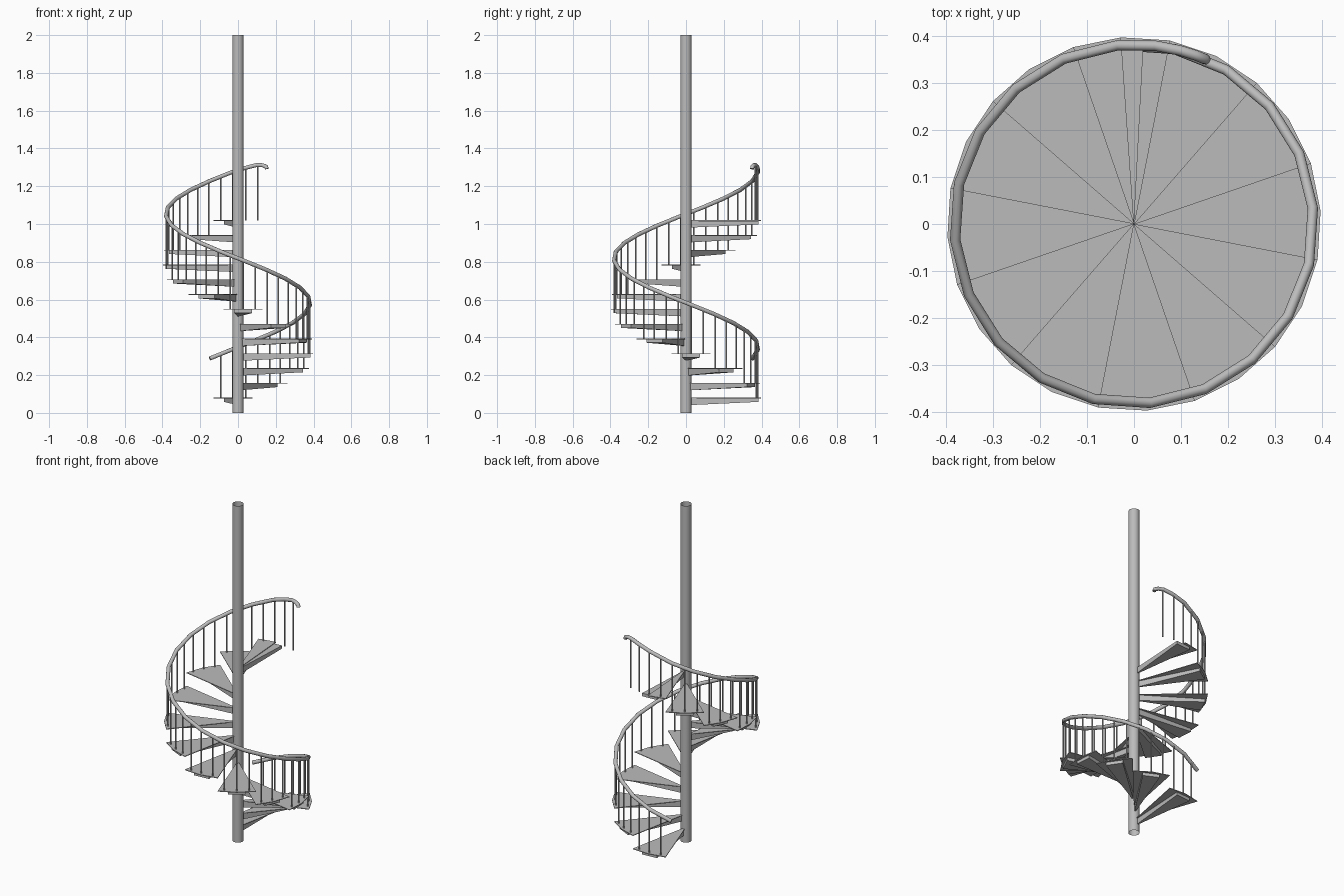
import bpy, bmesh
from math import radians, cos, sin
from mathutils import Vector

cube = bpy.data.objects.get("Cube")
if cube:
    bpy.data.objects.remove(cube, do_unlink=True)

STEPS = 13
RISE = 0.0783       # height of one step
TURN = 30           # degrees of one step, climbing clockwise
FIRST = 109         # leading edge of the first step
RAIL_R = 0.382

metal = bpy.data.materials.new("grey_metal")
metal.use_nodes = True
GREY = (0.5, 0.5, 0.5, 1)
metal.diffuse_color = GREY
metal.node_tree.nodes["Principled BSDF"].inputs["Base Color"].default_value = GREY


def polar(r, deg, z):
    return Vector((r * cos(radians(deg)), r * sin(radians(deg)), z))


def finish(name, bm, smooth=False):
    bmesh.ops.recalc_face_normals(bm, faces=bm.faces)
    mesh = bpy.data.meshes.new(name)
    bm.to_mesh(mesh)
    bm.free()
    mesh.materials.append(metal)
    obj = bpy.data.objects.new(name, mesh)
    bpy.context.collection.objects.link(obj)
    if smooth:
        bpy.ops.object.select_all(action='DESELECT')
        obj.select_set(True)
        bpy.context.view_layer.objects.active = obj
        bpy.ops.object.shade_smooth_by_angle(angle=radians(40))
    return obj


def wedge(name, angles, radius, top, inner_depth, outer_depth):
    """Pie slice from the axis, deeper at the axis than at the rim."""
    bm = bmesh.new()
    rings = []
    for inner_z, outer_z in ((top, top), (top - inner_depth, top - outer_depth)):
        ring = [bm.verts.new((0, 0, inner_z))]
        ring += [bm.verts.new(polar(radius, a, outer_z)) for a in angles]
        rings.append(ring)
        for a, b in zip(ring[1:], ring[2:]):
            bm.faces.new((ring[0], a, b))
    upper, lower = rings
    n = len(upper)
    for i in range(n):
        j = (i + 1) % n
        bm.faces.new((upper[i], upper[j], lower[j], lower[i]))
    return finish(name, bm)


def rail_height(deg):
    return 0.583 - deg * RISE / TURN


# Central pole, an open tube
bm = bmesh.new()
bmesh.ops.create_cone(bm, cap_ends=False, segments=24, radius1=0.03, radius2=0.03, depth=2)
bmesh.ops.translate(bm, verts=bm.verts, vec=(0, 0, 1))
finish("central_pole", bm, smooth=True)

# Treads with a tapered bracket beneath; the last tread is only half wide
for i in range(STEPS):
    lead = FIRST - TURN * i
    top = RISE * (i + 1) + 0.002
    edges = [lead, lead - TURN / 2]
    if i < STEPS - 1:
        edges.append(lead - TURN)
    wedge(f"tread_{i + 1}", edges, 0.398, top, 0.004, 0.004)
    wedge(f"bracket_{i + 1}", [lead - 8, lead - 22], 0.385, top - 0.004, 0.036, 0.018)

# Balusters, three to a step and one extra at the top
bm = bmesh.new()
for k in range(STEPS * 3 + 1):
    deg = FIRST - 5 - 10 * k
    low = RISE * (k // 3 + 1)
    if k == STEPS * 3:
        low = RISE * STEPS
    high = min(rail_height(deg), 1.31)
    rod = bmesh.ops.create_cone(bm, cap_ends=True, segments=8, radius1=0.004,
                                radius2=0.004, depth=high - low)
    bmesh.ops.translate(bm, verts=rod["verts"], vec=polar(RAIL_R, deg, (low + high) / 2))
finish("balusters", bm, smooth=True)

# Handrail swept along the helix, with a small drooping end
path = [polar(RAIL_R, 113 - 18 * i, rail_height(113 - 18 * i)) for i in range(22)]
path += [polar(RAIL_R, a, z) for a, z in
         ((-277, 1.299), (-285, 1.312), (-290, 1.311), (-293, 1.303), (-293.5, 1.292))]
bm = bmesh.new()
SIDES = 10
rings = []
for i, p in enumerate(path):
    tangent = (path[min(i + 1, len(path) - 1)] - path[max(i - 1, 0)]).normalized()
    out = Vector((p.x, p.y, 0)).normalized()
    out = (out - tangent * out.dot(tangent)).normalized()
    up = tangent.cross(out)
    rings.append([bm.verts.new(p + 0.011 * (out * cos(radians(360 * s / SIDES))
                                            + up * sin(radians(360 * s / SIDES))))
                  for s in range(SIDES)])
for a, b in zip(rings, rings[1:]):
    for s in range(SIDES):
        t = (s + 1) % SIDES
        bm.faces.new((a[s], a[t], b[t], b[s]))
bm.faces.new(rings[0])
bm.faces.new(rings[-1])
finish("handrail", bm, smooth=True)
